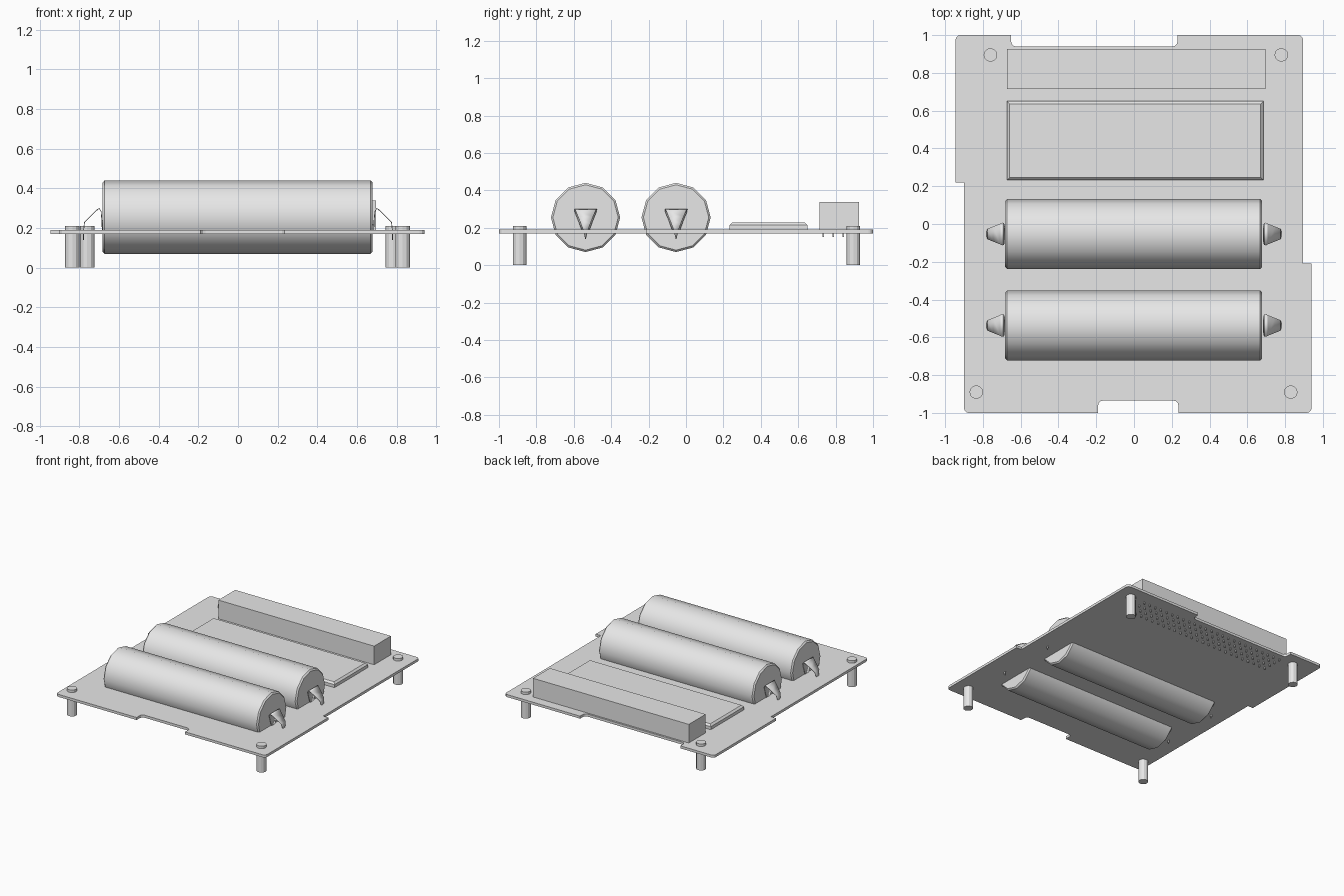
import bpy, bmesh
from math import pi, radians
from mathutils import Matrix, Vector

if "Cube" in bpy.data.objects:
    bpy.data.objects.remove(bpy.data.objects["Cube"], do_unlink=True)

grey = bpy.data.materials.new("light_grey")
grey.use_nodes = True
GREY = (0.8, 0.8, 0.8, 1)
grey.diffuse_color = GREY
grey.node_tree.nodes["Principled BSDF"].inputs["Base Color"].default_value = GREY

BOARD_LOW, BOARD_TOP = 0.17, 0.19


def finish(bm, name, smooth_angle=None):
    bmesh.ops.recalc_face_normals(bm, faces=bm.faces)
    mesh = bpy.data.meshes.new(name)
    bm.to_mesh(mesh)
    bm.free()
    mesh.materials.append(grey)
    obj = bpy.data.objects.new(name, mesh)
    bpy.context.collection.objects.link(obj)
    if smooth_angle:
        bpy.ops.object.select_all(action='DESELECT')
        obj.select_set(True)
        bpy.context.view_layer.objects.active = obj
        bpy.ops.object.shade_smooth_by_angle(angle=radians(smooth_angle))
    return obj


def add_box(bm, low, high):
    low, high = Vector(low), Vector(high)
    matrix = Matrix.Translation((low + high) / 2) @ Matrix.Diagonal((*(high - low), 1))
    return bmesh.ops.create_cube(bm, size=1, matrix=matrix)["verts"]


# Circuit board: stepped outline with notches; the flag marks rounded corners
outline = [(-0.945, 1, 1), (-0.65, 1, 0), (-0.65, 0.94, 1), (0.23, 0.94, 1),
           (0.23, 1, 0), (0.895, 1, 1), (0.895, -0.21, 0), (0.94, -0.21, 0),
           (0.94, -1, 1), (0.235, -1, 0), (0.235, -0.935, 1), (-0.19, -0.935, 1),
           (-0.19, -1, 0), (-0.9, -1, 1), (-0.9, 0.22, 0), (-0.945, 0.22, 0)]
bm = bmesh.new()
verts = [bm.verts.new((x, y, BOARD_LOW)) for x, y, r in outline]
bm.faces.new(verts)
rounded = [v for v, p in zip(verts, outline) if p[2]]
bmesh.ops.bevel(bm, geom=rounded, offset=0.025, segments=3, profile=0.5, affect='VERTICES')
sheet = bmesh.ops.extrude_face_region(bm, geom=bm.faces[:])["geom"]
bmesh.ops.translate(bm, vec=(0, 0, BOARD_TOP - BOARD_LOW),
                    verts=[g for g in sheet if isinstance(g, bmesh.types.BMVert)])
finish(bm, "circuit_board")

# Standoff posts passing through the board corners
posts = {"back_right": (-0.76, 0.895), "back_left": (0.78, 0.895),
         "front_right": (-0.835, -0.89), "front_left": (0.83, -0.89)}
for place, (x, y) in posts.items():
    bm = bmesh.new()
    bmesh.ops.create_cone(bm, cap_ends=True, segments=12, radius1=0.036, radius2=0.036,
                          depth=0.21, matrix=Matrix.Translation((x, y, 0.105)))
    finish(bm, "standoff_" + place)

# Spring clip: (x, z, half width) along the bent strip
clip_path = [(0.682, 0.19, 0.022), (0.684, 0.24, 0.04), (0.688, 0.285, 0.058),
             (0.698, 0.3, 0.06), (0.71, 0.294, 0.054), (0.745, 0.26, 0.04),
             (0.775, 0.23, 0.028), (0.78, 0.19, 0.014), (0.78, 0.14, 0.002)]


def add_clip(name, y, side):
    bm = bmesh.new()
    rows = [[bm.verts.new((side * x, y + s * w, z)) for s in (-1, 1)]
            for x, z, w in clip_path]
    for a, b in zip(rows, rows[1:]):
        bm.faces.new((a[0], a[1], b[1], b[0]))
    obj = finish(bm, name, 40)
    obj.modifiers.new("thickness", 'SOLIDIFY').thickness = 0.004


# Two battery cells lying across the board, a clip at each end
for place, y in (("front", -0.537), ("back", -0.053)):
    bm = bmesh.new()
    lie = Matrix.Translation((-0.002, y, 0.255)) @ Matrix.Rotation(pi / 2, 4, 'Y')
    bmesh.ops.create_cone(bm, cap_ends=True, segments=12, radius1=0.185,
                          radius2=0.185, depth=1.36, matrix=lie)
    rims = [e for e in bm.edges if e.calc_face_angle() > 1]
    bmesh.ops.bevel(bm, geom=rims, offset=0.01, segments=1, affect='EDGES')
    finish(bm, "battery_" + place, 35)
    add_clip(f"clip_{place}_left", y, 1)
    add_clip(f"clip_{place}_right", y, -1)

# Low module with a chamfered top
bm = bmesh.new()
add_box(bm, (-0.673, 0.232, BOARD_TOP), (0.685, 0.65, 0.228))
top_edges = [e for e in bm.edges if all(v.co.z > 0.2 for v in e.verts)]
bmesh.ops.bevel(bm, geom=top_edges, offset=0.014, segments=1, affect='EDGES')
finish(bm, "flat_module")

# Tall connector block at the back
bm = bmesh.new()
add_box(bm, (-0.673, 0.715, BOARD_TOP), (0.695, 0.926, 0.338))
finish(bm, "connector_block")

# Solder pins under the connector
bm = bmesh.new()
for row in range(4):
    for col in range(25):
        x, y, r = -0.63 + col * 0.0535, 0.733 + row * 0.0535, 0.004
        add_box(bm, (x - r, y - r, 0.15), (x + r, y + r, BOARD_TOP))
finish(bm, "connector_pins")
